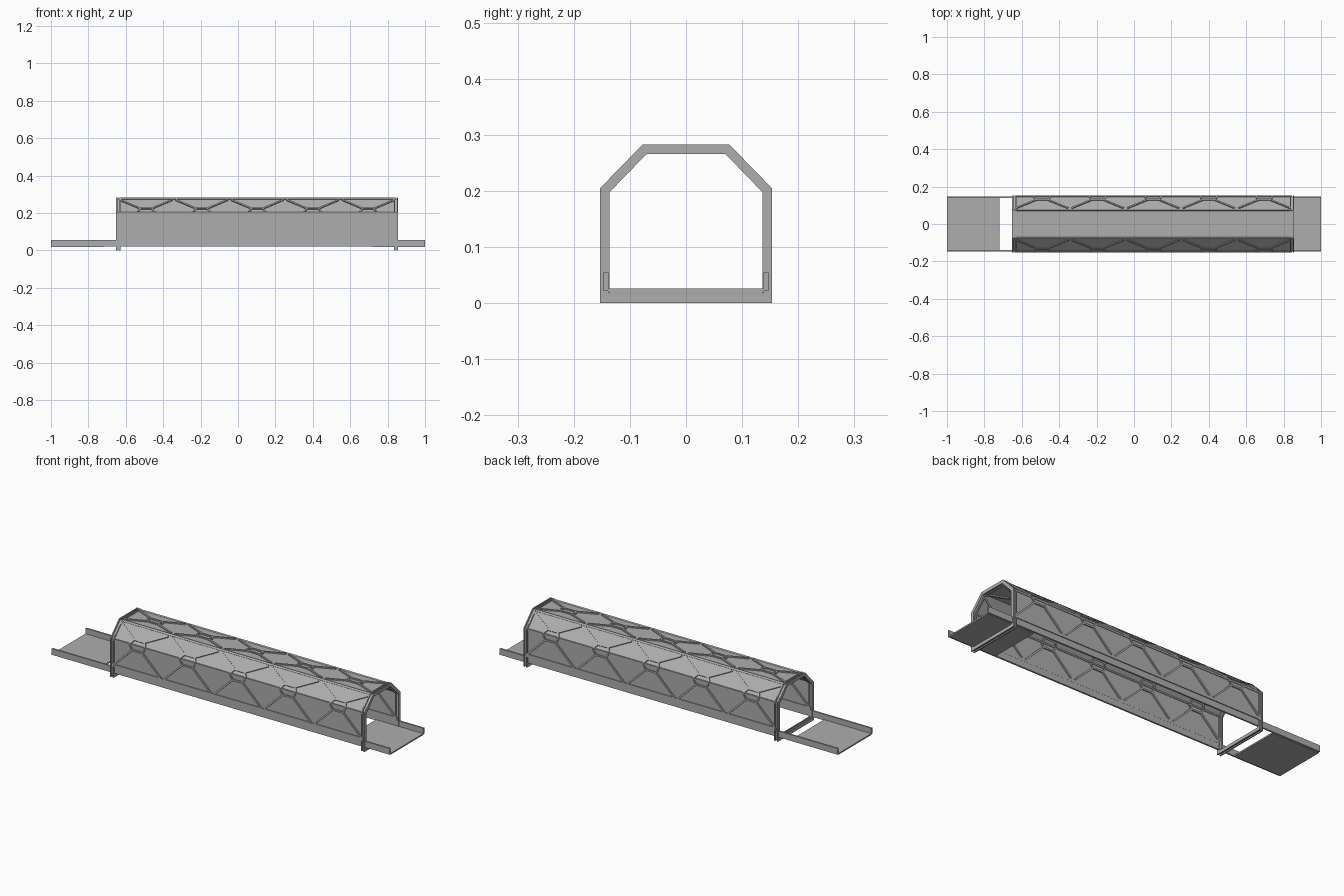
import bpy, bmesh, math
from mathutils import Vector, Matrix

cube = bpy.data.objects.get("Cube")
if cube:
    bpy.data.objects.remove(cube)

steel = bpy.data.materials.new("grey steel")
STEEL = (0.42, 0.42, 0.42, 1)
steel.use_nodes = True
steel.diffuse_color = STEEL
steel.node_tree.nodes["Principled BSDF"].inputs["Base Color"].default_value = STEEL

X0, X1, BAYS = -0.64, 0.845, 5
BAY = (X1 - X0) / BAYS


def finish(name, bm):
    bmesh.ops.recalc_face_normals(bm, faces=bm.faces)
    mesh = bpy.data.meshes.new(name)
    bm.to_mesh(mesh)
    bm.free()
    mesh.materials.append(steel)
    ob = bpy.data.objects.new(name, mesh)
    bpy.context.collection.objects.link(ob)
    return ob


def add_box(bm, x, y, z):
    """Box from (low, high) ranges."""
    size = [b - a for a, b in (x, y, z)]
    mid = [(a + b) / 2 for a, b in (x, y, z)]
    m = Matrix.Translation(mid) @ Matrix.Diagonal((*size, 1))
    bmesh.ops.create_cube(bm, size=1, matrix=m)


def add_bar(bm, a, b, normal, width, depth):
    """Straight bar from a to b, with its depth along the panel normal."""
    a, b, n = Vector(a), Vector(b), Vector(normal).normalized()
    along = (b - a).normalized()
    side = n.cross(along)
    rot = Matrix((along, side, n)).transposed().to_4x4()
    m = Matrix.Translation((a + b) / 2) @ rot
    m = m @ Matrix.Diagonal(((b - a).length, width, depth, 1))
    bmesh.ops.create_cube(bm, size=1, matrix=m)


def profile(d):
    """Portal outline, inset by d."""
    c = d * math.tan(math.pi / 8)
    half = [(0.153 - d, d), (0.153 - d, 0.205 - c), (0.077 - c, 0.283 - d)]
    return half + [(-y, z) for y, z in reversed(half)]


def add_ring(bm, x0, x1, outer, inner):
    """Portal-shaped ring between two insets."""
    loops = [[bm.verts.new((x, y, z)) for y, z in profile(d)]
             for x, d in ((x0, outer), (x1, outer), (x1, inner), (x0, inner))]
    n = len(loops[0])
    for k in range(4):
        p, q = loops[k], loops[(k + 1) % 4]
        for i in range(n):
            j = (i + 1) % n
            bm.faces.new((p[i], p[j], q[j], q[i]))


# Portal frames with a grooved outer edge
for name, x in (("right_portal", X0), ("left_portal", X1)):
    bm = bmesh.new()
    for s in (-1, 1):
        add_ring(bm, x + s * 0.008 - 0.003, x + s * 0.008 + 0.003, 0, 0.017)
    add_ring(bm, x - 0.005, x + 0.005, 0.006, 0.012)
    finish(name, bm)

# Long side girders
for name, s in (("left_girder", 1), ("right_girder", -1)):
    bm = bmesh.new()
    add_box(bm, (-1, 1), sorted((s * 0.138, s * 0.147)), (0.022, 0.055))
    finish(name, bm)

# Floor plates at both ends
for name, xr in (("long_landing", (-1, -0.72)), ("short_landing", (0.72, 1))):
    bm = bmesh.new()
    add_box(bm, xr, (-0.139, 0.139), (0.0185, 0.026))
    finish(name, bm)

# Panel corners halfway through the portal thickness
MID = profile(0.0085)
WALL_Y, EAVE_Z = MID[1]
RIDGE_Y, ROOF_Z = MID[2]


def panel(name, low, high, hats, bottom_rail=False, top_rail=True):
    """Flat sheet with rails and braces; hats: -1 low edge, 1 high edge, 0 middle."""
    low, high = Vector((0, *low)), Vector((0, *high))
    up = high - low
    height = up.length
    up.normalize()
    n = Vector((1, 0, 0)).cross(up)

    def at(x, h):
        return low + up * h + Vector((x, 0, 0))

    bm = bmesh.new()
    add_bar(bm, at(X0, height / 2), at(X1, height / 2), n, height, 0.005)
    finish(name + "_sheet", bm)

    bm = bmesh.new()
    if bottom_rail:
        add_bar(bm, at(X0, 0.008), at(X1, 0.008), n, 0.016, 0.014)
    if top_rail:
        add_bar(bm, at(X0, height), at(X1, height), n, 0.010, 0.011)
    for i in range(BAYS):
        c = X0 + BAY * (i + 0.5)
        if hats == 0:
            mid, sides, base = height / 2, (-1, 1), height / 2 - 0.012
        elif hats > 0:
            mid, sides, base = height, (-1,), height - 0.016
        else:
            mid, sides, base = 0, (1,), height - 0.012
        gap = 0.017 if hats == 0 else 0.026
        for v in sides:
            hat = mid + v * gap
            foot = mid + v * base
            # Flat hat of the hexagon
            add_bar(bm, at(c - 0.034, hat), at(c + 0.034, hat), n, 0.009, 0.017)
            for s in (-1, 1):
                # Long diagonal and short hexagon flank
                add_bar(bm, at(c + s * 0.03, hat), at(c + s * 0.138, foot), n, 0.009, 0.017)
                add_bar(bm, at(c + s * 0.03, hat), at(c + s * 0.046, mid), n, 0.008, 0.017)
    finish(name + "_truss", bm)


# Walls, sloped eaves and flat roof
for side, s in (("left", 1), ("right", -1)):
    panel(side + "_wall", (s * WALL_Y, 0.055), (s * WALL_Y, EAVE_Z), 1, bottom_rail=True)
    panel(side + "_eave", (s * WALL_Y, EAVE_Z), (s * RIDGE_Y, ROOF_Z), -1)
panel("roof", (-RIDGE_Y, ROOF_Z), (RIDGE_Y, ROOF_Z), 0, top_rail=False)
